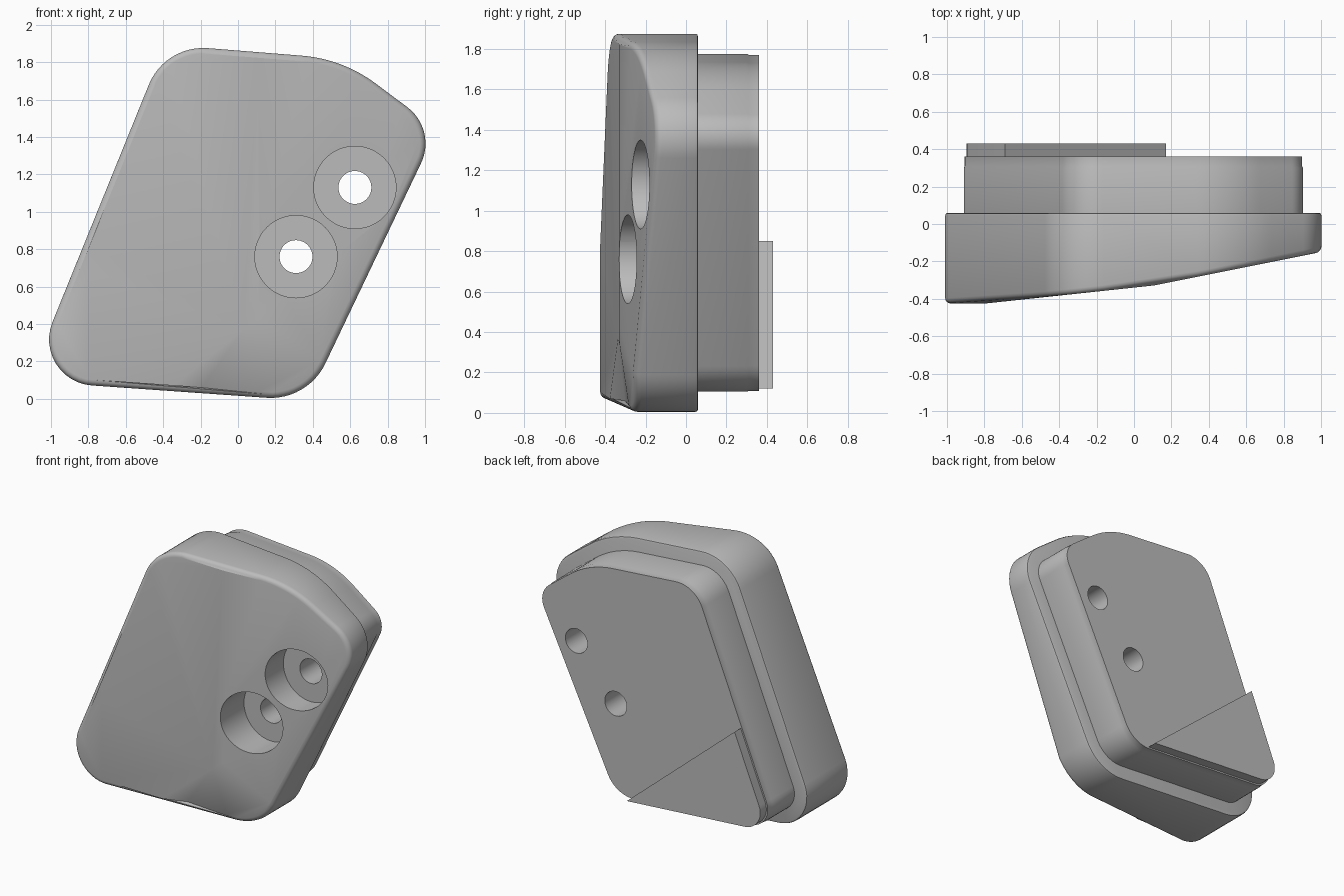
import bpy, bmesh, math
from mathutils import Vector

if "Cube" in bpy.data.objects:
    bpy.data.objects.remove(bpy.data.objects["Cube"])

grey = bpy.data.materials.new("plain grey")
grey.use_nodes = True
grey.diffuse_color = (0.5, 0.5, 0.5, 1)
grey.node_tree.nodes["Principled BSDF"].inputs["Base Color"].default_value = (0.5, 0.5, 0.5, 1)

# Outline corners, anticlockwise from the lower right: x, z, tangent length
CORNERS = [(0.372, -0.01, 0.22), (1.065, 1.44, 0.2), (0.56, 1.817, 0.22),
           (-0.39, 1.893, 0.23), (-1.12, 0.095, 0.34)]
BACK, STEP_BACK, PLATE_BACK = 0.06, 0.36, 0.43
CREST = Vector((0.03, 0.37))            # where the dent fades out
DENT = Vector((-0.36, -0.93)) * 0.16    # slope of the lower field
BAND = Vector((0.625, -0.78)) * 0.57    # slope of the band beside it


def arcs(steps=12):
    """Fillet centre, radius and direction for each outline point."""
    pts = []
    for i, (x, z, t) in enumerate(CORNERS):
        p = Vector((x, z))
        a = (Vector(CORNERS[i - 1][:2]) - p).normalized()
        b = (Vector(CORNERS[(i + 1) % len(CORNERS)][:2]) - p).normalized()
        half = a.angle(b) / 2
        r = t * math.tan(half)
        c = p + (a + b).normalized() * (r / math.sin(half))
        d0, d1 = (p + a * t - c).normalized(), (p + b * t - c).normalized()
        pts += [(c, r, d0.slerp(d1, k / steps)) for k in range(steps + 1)]
    return pts


ARCS = arcs()


def ring(inset, depth):
    """Outline moved inward; depth is a number or a function of x and z."""
    out = []
    for c, r, d in ARCS:
        p = c + d * (r - inset)
        out.append((p.x, depth(p.x, p.y) if callable(depth) else depth, p.y))
    return out


def front(x, z):
    """Faceted front: two sloping planes, a flat strip and a shallow dent."""
    v = Vector((x, z)) - CREST
    dent = max(0, min(v.dot(DENT), v.dot(BAND)))
    return max(-0.425, -0.35 + 0.2 * x, -0.34 + 0.107 * x) + dent


def loft(rings):
    bm = bmesh.new()
    loops = [[bm.verts.new(p) for p in r] for r in rings]
    for lo, hi in zip(loops, loops[1:]):
        for i in range(len(lo)):
            bm.faces.new((lo[i - 1], lo[i], hi[i], hi[i - 1]))
    caps = [bm.faces.new(loops[0]), bm.faces.new(loops[-1])]
    return bm, caps


def finish(bm, name):
    bmesh.ops.recalc_face_normals(bm, faces=bm.faces)
    me = bpy.data.meshes.new(name)
    bm.to_mesh(me)
    bm.free()
    ob = bpy.data.objects.new(name, me)
    bpy.context.collection.objects.link(ob)
    me.materials.append(grey)
    return ob


def activate(ob):
    bpy.ops.object.select_all(action='DESELECT')
    ob.select_set(True)
    bpy.context.view_layer.objects.active = ob


def drill(ob, x, z, radius, y0, y1):
    bpy.ops.mesh.primitive_cylinder_add(vertices=48, radius=radius, depth=y1 - y0,
                                        location=(x, (y0 + y1) / 2, z),
                                        rotation=(math.pi / 2, 0, 0))
    cutter = bpy.context.object
    cutter.hide_render = True
    activate(ob)
    mod = ob.modifiers.new("hole", 'BOOLEAN')
    mod.operation, mod.solver, mod.object = 'DIFFERENCE', 'EXACT', cutter
    bpy.ops.object.modifier_apply(modifier=mod.name)
    bpy.data.objects.remove(cutter)


# Main body: rounded front rim, sloping faceted front, softened back rim
R = 0.03
rings = []
for k in range(5):
    a = math.pi / 2 * (1 - k / 4)
    rings.append(ring(R * (1 - math.cos(a)),
                      lambda x, z, a=a: front(x, z) + R * (1 - math.sin(a))))
rings += [ring(0, BACK - 0.015), ring(0.004, BACK - 0.004), ring(0.015, BACK)]
bm, (cap, _) = loft(rings)
rim = set(cap.verts)
cap_faces = [cap]
creases = [(Vector((0.108, 0)), Vector((1, 0))), (Vector((-0.794, 0)), Vector((1, 0))),
           (CREST, DENT), (CREST, BAND), (CREST, DENT - BAND)]
for co, no in creases:
    geom = set(cap_faces)
    for f in cap_faces:
        geom.update(f.edges, f.verts)
    res = bmesh.ops.bisect_plane(bm, geom=list(geom), dist=1e-5,
                                 plane_co=(co.x, 0, co.y), plane_no=(no.x, 0, no.y))
    cap_faces = [g for g in res["geom"] if isinstance(g, bmesh.types.BMFace)]
for v in {v for f in cap_faces for v in f.verts} - rim:
    v.co.y = front(v.co.x, v.co.z)
body = finish(bm, "body")

# Raised step on the back
bm, _ = loft([ring(0.1, BACK), ring(0.1, 0.3), ring(0.104, 0.31), ring(0.104, STEP_BACK)])
step = finish(bm, "back_step")

# Corner plate: step outline cut off along a slanting line
bm, _ = loft([ring(0.115, STEP_BACK), ring(0.115, PLATE_BACK)])
for co, no in [((0.16, 0, 0.13), (0.72, 0, 0.85)), ((-0.7, 0, 0.85), (0, 0, 1))]:
    bmesh.ops.bisect_plane(bm, geom=bm.verts[:] + bm.edges[:] + bm.faces[:], dist=1e-5,
                           plane_co=co, plane_no=no, clear_outer=True)
    bmesh.ops.holes_fill(bm, edges=[e for e in bm.edges if e.is_boundary])
plate = finish(bm, "corner_plate")

# Counterbored screw holes
for x, z in [(0.625, 1.13), (0.31, 0.76)]:
    drill(body, x, z, 0.22, -0.6, -0.06)
    drill(body, x, z, 0.088, -0.3, 0.3)
    drill(step, x, z, 0.088, -0.1, 0.5)

for ob in (body, step, plate):
    activate(ob)
    bpy.ops.object.shade_smooth_by_angle(angle=math.radians(30))
